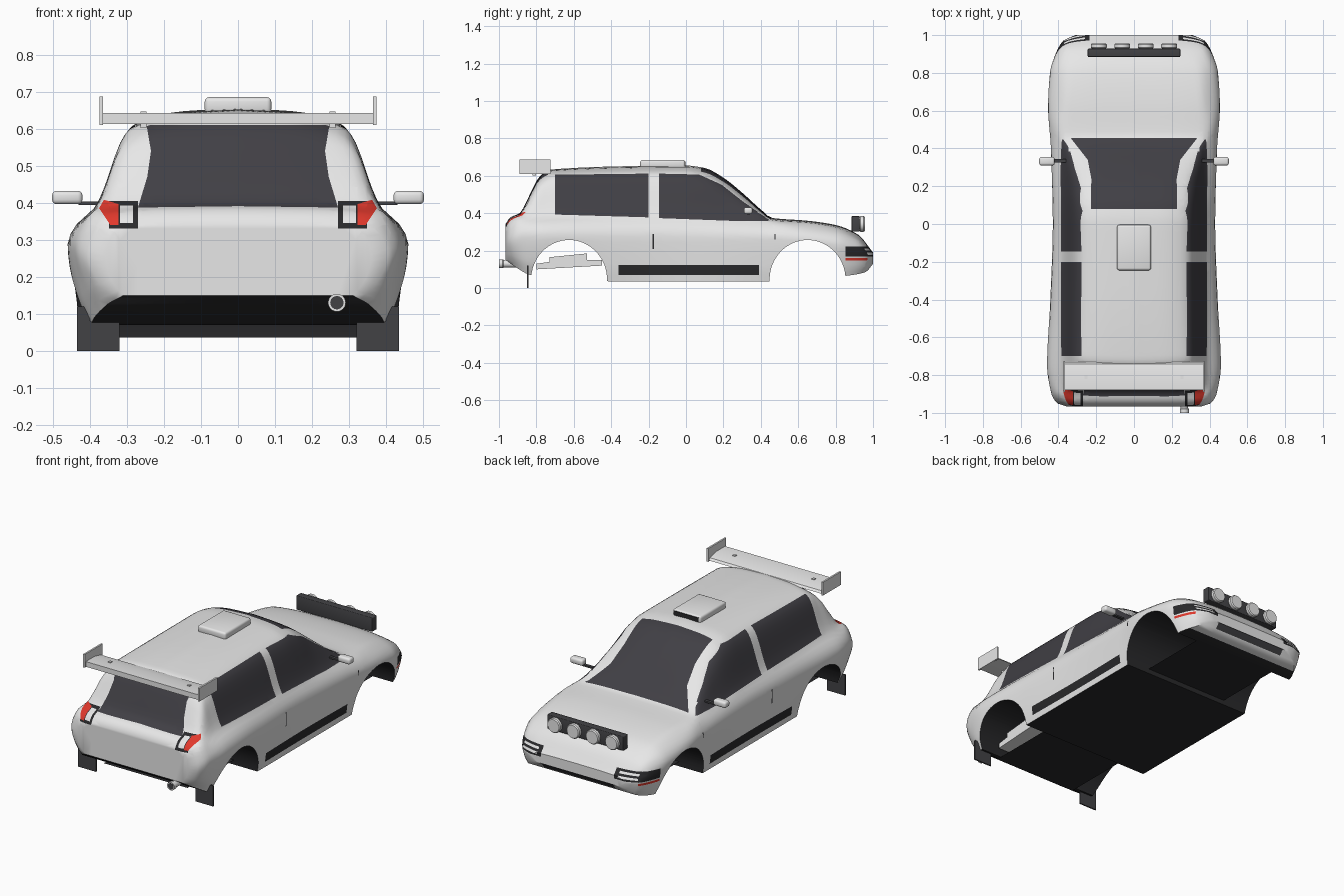
import bpy, bmesh, math
from mathutils import Vector

old = bpy.data.objects.get("Cube")
if old:
    bpy.data.objects.remove(old)

# Materials
COLOURS = {"body_grey": (.8, .8, .8), "window_glass": (.052, .05, .059), "trim_black": (.022, .022, .024),
           "lamp_red": (.75, .04, .025), "plastic_grey": (.055, .055, .06)}
MATS = []
for name, rgb in COLOURS.items():
    m = bpy.data.materials.new(name)
    m.use_nodes = True
    m.diffuse_color = (*rgb, 1)
    m.node_tree.nodes["Principled BSDF"].inputs["Base Color"].default_value = (*rgb, 1)
    MATS.append(m)
BODY, GLASS, BLACK, RED, PLASTIC = range(5)


def finish(name, bm, mat=None, angle=35):
    mesh = bpy.data.meshes.new(name)
    bmesh.ops.recalc_face_normals(bm, faces=bm.faces)
    bm.to_mesh(mesh)
    bm.free()
    obj = bpy.data.objects.new(name, mesh)
    bpy.context.collection.objects.link(obj)
    for m in (MATS if mat is None else [MATS[mat]]):
        mesh.materials.append(m)
    smooth(obj, angle)
    return obj


def smooth(obj, angle):
    bpy.ops.object.select_all(action='DESELECT')
    obj.select_set(True)
    bpy.context.view_layer.objects.active = obj
    bpy.ops.object.shade_smooth_by_angle(angle=math.radians(angle))


def box(name, lo, hi, mat, bevel=0):
    bm = bmesh.new()
    bmesh.ops.create_cube(bm, size=1)
    lo, hi = Vector(lo), Vector(hi)
    for v in bm.verts:
        v.co = (lo + hi) / 2 + v.co * (hi - lo)
    if bevel:
        bmesh.ops.bevel(bm, geom=bm.edges[:], offset=bevel, segments=3, profile=.5, affect='EDGES')
    return finish(name, bm, mat)


def prism(name, outline, x0, x1, mat=None):
    bm = bmesh.new()
    face = bm.faces.new([bm.verts.new((x0, y, z)) for y, z in outline])
    new = bmesh.ops.extrude_face_region(bm, geom=[face])["geom"]
    bmesh.ops.translate(bm, vec=(x1 - x0, 0, 0), verts=[g for g in new if isinstance(g, bmesh.types.BMVert)])
    return finish(name, bm, mat)


def turned(name, x, z, rings, mat):
    """Round part along y from (y, radius) rings."""
    bm, n, last = bmesh.new(), 24, None
    for y, r in rings:
        ring = [bm.verts.new((x + r * math.cos(k * math.tau / n), y, z + r * math.sin(k * math.tau / n)))
                for k in range(n)]
        if last:
            for k in range(n):
                bm.faces.new((last[k - 1], last[k], ring[k], ring[k - 1]))
        else:
            bm.faces.new(ring)
        last = ring
    bm.faces.new(last)
    return finish(name, bm, mat)


def curve(points, t):
    """Smooth curve through points without overshoot."""
    n = len(points)
    d = [(points[i + 1][1] - points[i][1]) / max(points[i + 1][0] - points[i][0], 1e-6) for i in range(n - 1)]
    s = [d[0]] + [2 * a * b / (a + b) if a * b > 0 else 0 for a, b in zip(d, d[1:])] + [d[-1]]
    t = min(max(t, points[0][0]), points[-1][0])
    i = next(k for k in range(n - 1) if t <= points[k + 1][0] or k == n - 2)
    h = max(points[i + 1][0] - points[i][0], 1e-6)
    u = (t - points[i][0]) / h
    return ((1 + 2 * u) * (1 - u) ** 2 * points[i][1] + u * (1 - u) ** 2 * h * s[i]
            + u * u * (3 - 2 * u) * points[i + 1][1] + u * u * (u - 1) * h * s[i + 1])


# Body guide curves along the length
FLOOR_Z = [(-.965, .15), (-.9, .105), (-.83, .07), (-.6, .055), (-.4, .036), (.45, .036), (.85, .065), (.96, .085), (1, .13)]
SILL_W = [(-.965, .31), (-.93, .355), (-.85, .395), (-.4, .42), (.5, .42), (.85, .4), (.96, .345), (1, .26)]
WAIST_Z = [(-.965, .25), (-.85, .29), (0, .28), (.5, .275), (.8, .24), (1, .165)]
WAIST_W = [(-.965, .36), (-.95, .405), (-.9, .437), (-.75, .46), (-.4, .443), (0, .43), (.4, .44), (.62, .455),
           (.8, .445), (.9, .415), (.97, .375), (1, .31)]
BELT_Z = [(-.965, .32), (-.95, .345), (-.89, .378), (-.6, .387), (0, .37), (.4, .362), (.5, .347), (.8, .3), (.92, .255), (1, .178)]
BELT_W = [(-.965, .335), (-.94, .372), (-.88, .388), (0, .385), (.4, .382), (.55, .405), (.8, .4), (.92, .37), (1, .29)]
ROOF_Z = [(-.965, .335), (-.94, .37), (-.89, .392), (-.83, .48), (-.78, .56), (-.7, .603), (0, .612), (.1, .595),
          (.2, .545), (.3, .47), (.4, .395), (.46, .364), (.65, .35), (.8, .325), (.92, .272), (1, .186)]
ROOF_W = [(-.965, .29), (-.88, .33), (-.72, .286), (0, .28), (.2, .285), (.3, .31), (.45, .358), (.8, .34), (1, .25)]
TOP_Z = [(-.965, .342), (-.94, .378), (-.89, .4), (-.83, .51), (-.78, .6), (-.72, .634), (-.3, .652), (0, .655), (.1, .642),
         (.2, .59), (.3, .51), (.4, .42), (.46, .375), (.65, .36), (.8, .337), (.92, .286), (1, .19)]


def section(y, steps=30):
    sill_w, floor, waist_w, waist, belt_w, belt, edge_w, edge, top = (
        curve(c, y) for c in (SILL_W, FLOOR_Z, WAIST_W, WAIST_Z, BELT_W, BELT_Z, ROOF_W, ROOF_Z, TOP_Z))
    mix = lambda a, b, t: a + (b - a) * t
    pts = [(sill_w, floor), (mix(sill_w, waist_w, .55), mix(floor, waist, .32)), (waist_w, waist),
           (mix(belt_w, waist_w, .66), mix(waist, belt, .55)), (belt_w, belt), (edge_w, edge),
           (edge_w * .55, mix(top, edge, .2)), (0, top)]
    run = [0]
    for p, q in zip(pts, pts[1:]):
        run.append(run[-1] + math.dist(p, q))
    xs, zs = ([(r, p[k]) for r, p in zip(run, pts)] for k in (0, 1))
    ts = [run[-1] * k / steps for k in range(steps + 1)]
    return [(0, y, floor)] + [(curve(xs, t), y, curve(zs, t)) for t in ts]


# Half body shell, lofted from tail to nose
bm = bmesh.new()
rear, front, count = -.965, 1.0, 84
mid, half = (rear + front) / 2, (front - rear) / 2
rings = []
for k in range(count + 1):
    u = 2 * k / count - 1
    y = mid + half * (.6 * u + .4 * math.sin(u * math.pi / 2))
    rings.append([bm.verts.new(p) for p in section(y)])
for a, b in zip(rings, rings[1:]):
    for k in range(len(a) - 1):
        bm.faces.new((a[k], b[k], b[k + 1], a[k + 1]))
for ring in (rings[0], rings[-1]):
    bm.faces.new(ring)
bmesh.ops.recalc_face_normals(bm, faces=bm.faces)
if sum(f.normal.z for f in bm.faces if f.calc_center_median().z > .6) < 0:
    bmesh.ops.reverse_faces(bm, faces=bm.faces)
for f in bm.faces:
    c = f.calc_center_median()
    if f.normal.z < -.6 and c.z < .17 and c.y < .93:
        f.material_index = BLACK


def inside(p, poly):
    hit = False
    for (ax, ay), (bx, by) in zip(poly, poly[1:] + poly[:1]):
        if (ay > p[1]) != (by > p[1]) and p[0] < (bx - ax) * (p[1] - ay) / (by - ay) + ax:
            hit = not hit
    return hit


def paint(mat, axes, poly, rule):
    """Cut an outline into the shell and colour the faces within it."""
    i, j = axes
    lo = [min(p[k] for p in poly) - .02 for k in (0, 1)]
    hi = [max(p[k] for p in poly) + .02 for k in (0, 1)]
    near = lambda v: lo[0] < v.co[i] < hi[0] and lo[1] < v.co[j] < hi[1]
    pick = lambda: [f for f in bm.faces if any(near(v) for v in f.verts) and rule(f.calc_center_median(), f.normal)]
    for p, q in zip(poly, poly[1:] + poly[:1]):
        faces = pick()
        co, no = Vector((0, 0, 0)), Vector((0, 0, 0))
        co[i], co[j], no[i], no[j] = p[0], p[1], q[1] - p[1], p[0] - q[0]
        geom = list({g for f in faces for g in (*f.verts, *f.edges)}) + faces
        bmesh.ops.bisect_plane(bm, geom=geom, plane_co=co, plane_no=no.normalized(), dist=1e-5)
        bm.normal_update()
    for f in pick():
        c = f.calc_center_median()
        if inside((c[i], c[j]), poly):
            f.material_index = mat


def rect(a0, b0, a1, b1):
    return [(a0, b0), (a1, b0), (a1, b1), (a0, b1)]


SIDE, REAR, PLAN = (1, 2), (0, 2), (0, 1)
flank = lambda c, n: c.x > .22 and n.x > .25
tail = lambda c, n: c.y < -.74 and n.y < -.1
nose = lambda c, n: c.y > .86 and n.z > -.6
# Windows
paint(GLASS, SIDE, [(-.7, .393), (-.2, .378), (-.2, .612), (-.7, .606)], flank)
paint(GLASS, SIDE, [(-.145, .374), (.28, .358), (.45, .36), (.3, .466), (.19, .553), (.07, .607), (-.145, .612)], flank)
paint(GLASS, PLAN, [(-.1, .08), (.228, .08), (.226, .24), (.245, .34), (.335, .455), (-.1, .455)],
      lambda c, n: c.z > .35 and n.z > .2)
paint(GLASS, REAR, [(-.1, .392), (.27, .387), (.245, .47), (.235, .54), (.247, .61), (-.1, .61)], tail)
# Lamps, grille, skirt and door seams
paint(BLACK, REAR, rect(.27, .33, .348, .405), tail)
paint(RED, REAR, [(.322, .34), (.345, .34), (.375, .385), (.362, .408), (.322, .396)], lambda c, n: c.y < -.85)
paint(BODY, REAR, rect(.284, .345, .318, .392), tail)
paint(BLACK, REAR, rect(.235, .168, .46, .222), nose)
for z in (.178, .2):
    paint(BODY, REAR, rect(.26, z, .37, z + .011), nose)
paint(RED, REAR, rect(.37, .147, .46, .16), nose)
paint(PLASTIC, REAR, rect(-.1, .1, .23, .132), lambda c, n: c.y > .93 and c.z < .16)
paint(BLACK, SIDE, rect(-.36, .07, .39, .122), flank)
for y, z0, z1 in ((-.178, .21, .29), (.472, .085, .13), (.472, .26, .29)):
    paint(BLACK, SIDE, rect(y, z0, y + .007, z1), flank)
body = finish("body_shell", bm)

# Mirror the shell and cut the wheel arches
mod = body.modifiers.new("mirror", 'MIRROR')
mod.merge_threshold = .0005
bpy.ops.object.modifier_apply(modifier=mod.name)
for y in (-.625, .65):
    arc = [a * math.pi / 32 for a in range(33)]
    outline = [(y + .203 * math.cos(a), .045 + .212 * math.sin(a)) for a in arc]
    cutter = prism("arch_cutter", outline + [(y - .203, -.1), (y + .203, -.1)], -.6, .6)
    cutter.hide_render = True
    for p in cutter.data.polygons:
        p.material_index = BLACK
    mod = body.modifiers.new("arch", 'BOOLEAN')
    mod.operation, mod.object, mod.solver = 'DIFFERENCE', cutter, 'EXACT'
    bpy.context.view_layer.objects.active = body
    bpy.ops.object.modifier_apply(modifier=mod.name)
    bpy.data.objects.remove(cutter)
smooth(body, 38)

# Underside
bm = bmesh.new()
bm.faces.new([bm.verts.new((x, y, .064)) for x, y in rect(-.27, -.85, .27, .87)])
finish("floor_pan", bm, BLACK)
prism("muffler", [(-.8, .1), (-.8, .13), (-.73, .14), (-.73, .165), (-.53, .185), (-.53, .15), (-.45, .15), (-.45, .12)],
      .2, .3, BODY)
turned("exhaust_pipe", .267, .13, [(-.9, .02), (-.975, .02), (-.98, .024), (-1, .024)], BODY)
turned("exhaust_bore", .267, .13, [(-.99, .018), (-1.001, .018)], PLASTIC)

# Roof vent
box("roof_vent", (-.09, -.245, .64), (.09, -.005, .685), BODY, .012)
box("roof_vent_opening", (-.078, -.01, .652), (.078, -.002, .677), BLACK)

# Rear wing
prism("wing_blade", [(-.73, .616), (-.74, .628), (-.8, .642), (-.88, .642), (-.88, .612), (-.8, .612)], -.37, .37, BODY)

# Paired parts
for name, s in (("left", 1), ("right", -1)):
    def pair(part, x0, x1, y, z, mat, bevel=0):
        a, b = sorted((s * x0, s * x1))
        box(f"{name}_{part}", (a, y[0], z[0]), (b, y[1], z[1]), mat, bevel)
    pair("wing_plate", .364, .374, (-.89, -.725), (.61, .687), BODY)
    pair("wing_mount", .247, .263, (-.82, -.803), (.602, .646), BODY)
    pair("mud_flap", .32, .435, (-.85, -.842), (0, .08), PLASTIC)
    pair("mud_flap_tab", .4, .435, (-.85, -.842), (.08, .12), PLASTIC)
    pair("mirror_arm", .36, .43, (.325, .343), (.394, .403), PLASTIC)
    pair("mirror", .42, .502, (.31, .355), (.396, .432), BODY, .012)

# Lamp bar over the bonnet
box("lamp_bar", (-.245, .885, .302), (.245, .928, .385), PLASTIC, .004)
for k in range(4):
    turned(f"spot_lamp_{k + 1}", -.186 + .124 * k, .343, [(.92, .028), (.934, .042), (.95, .042), (.956, .037)], BODY)
